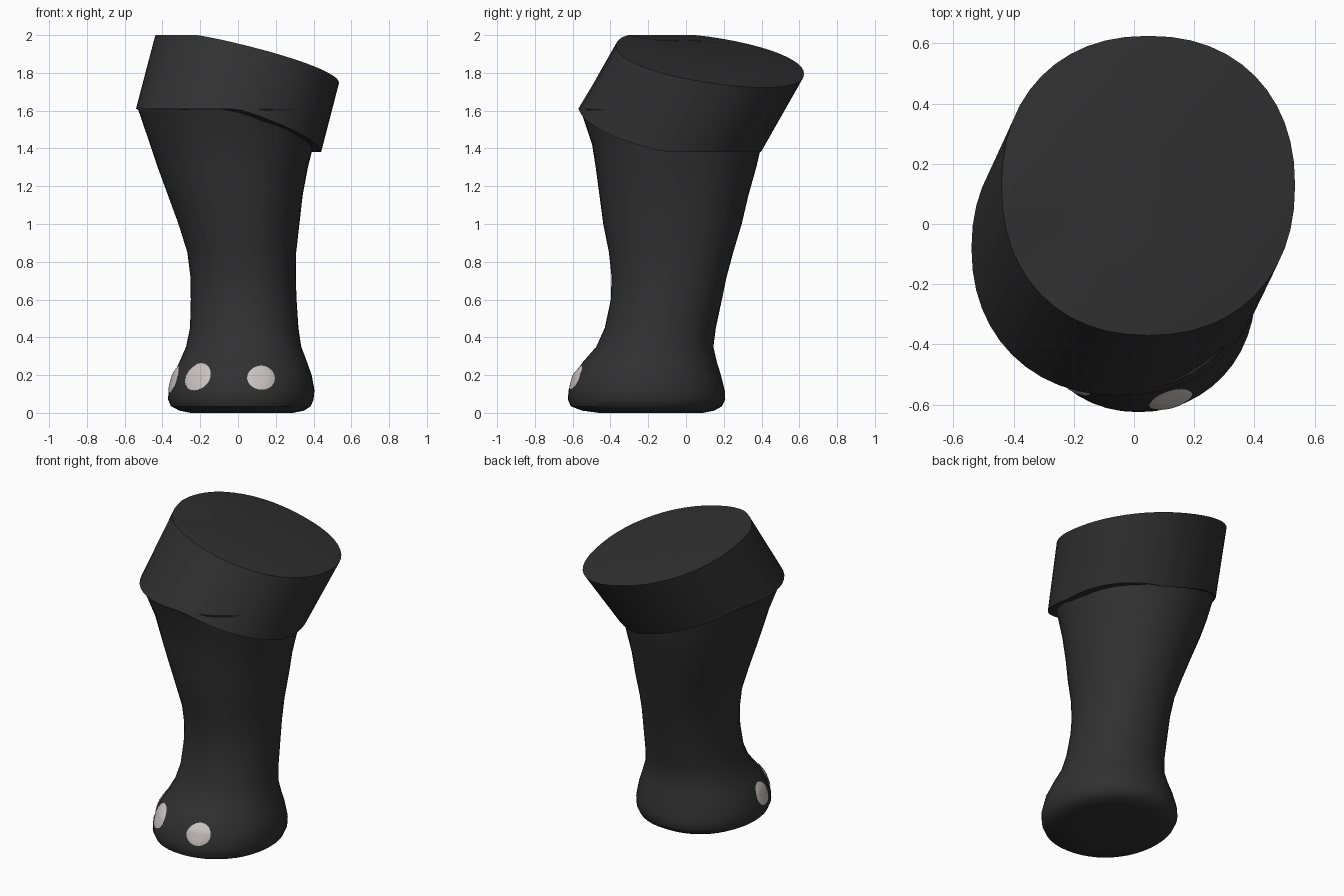
import bpy, bmesh, math

if "Cube" in bpy.data.objects:
    bpy.data.objects.remove(bpy.data.objects["Cube"])

SEG = 48


def material(name, rgb):
    m = bpy.data.materials.new(name)
    m.diffuse_color = (*rgb, 1)
    m.use_nodes = True
    m.node_tree.nodes["Principled BSDF"].inputs["Base Color"].default_value = m.diffuse_color
    return m


HIDE = material("dark grey hide", (0.03, 0.03, 0.03))
NAIL = material("pale nail", (0.60, 0.55, 0.55))


def oval(x0, x1, y0, y1, a, power=2.0):
    """Point of a superellipse that fills the given bounds."""
    c, s = math.cos(a), math.sin(a)
    e = 2 / power
    return ((x0 + x1) / 2 + (x1 - x0) / 2 * math.copysign(abs(c) ** e, c),
            (y0 + y1) / 2 + (y1 - y0) / 2 * math.copysign(abs(s) ** e, s))


def loft(name, rings, mat):
    """Closed skin through rings of equal point count."""
    bm = bmesh.new()
    vs = [[bm.verts.new(p) for p in r] for r in rings]
    n = len(vs[0])
    for a, b in zip(vs, vs[1:]):
        for i in range(n):
            j = (i + 1) % n
            bm.faces.new((a[i], a[j], b[j], b[i]))
    bm.faces.new(vs[0][::-1])
    bm.faces.new(vs[-1])
    return finish(name, bm, mat)


def finish(name, bm, mat):
    bmesh.ops.recalc_face_normals(bm, faces=bm.faces)
    me = bpy.data.meshes.new(name)
    bm.to_mesh(me)
    bm.free()
    me.materials.append(mat)
    ob = bpy.data.objects.new(name, me)
    bpy.context.collection.objects.link(ob)
    bpy.ops.object.select_all(action='DESELECT')
    ob.select_set(True)
    bpy.context.view_layer.objects.active = ob
    bpy.ops.object.shade_smooth_by_angle(angle=math.radians(40))
    return ob


# leg and foot profile: z, x min, x max, y min, y max
PROFILE = [
    (0.00, -0.25, 0.29, -0.46, 0.09),
    (0.012, -0.31, 0.35, -0.55, 0.15),
    (0.035, -0.355, 0.385, -0.61, 0.19),
    (0.07, -0.37, 0.40, -0.625, 0.208),
    (0.12, -0.368, 0.405, -0.622, 0.205),
    (0.20, -0.345, 0.39, -0.595, 0.185),
    (0.27, -0.31, 0.365, -0.545, 0.163),
    (0.35, -0.275, 0.335, -0.475, 0.145),
    (0.45, -0.254, 0.32, -0.43, 0.158),
    (0.60, -0.25, 0.31, -0.398, 0.19),
    (0.72, -0.252, 0.306, -0.394, 0.215),
    (0.85, -0.268, 0.308, -0.408, 0.25),
    (1.00, -0.315, 0.325, -0.438, 0.295),
    (1.15, -0.37, 0.342, -0.458, 0.33),
    (1.30, -0.425, 0.37, -0.478, 0.372),
    (1.42, -0.465, 0.40, -0.497, 0.40),
    (1.61, -0.53, 0.42, -0.56, 0.42),
]


def leg_point(a, z):
    for p, q in zip(PROFILE, PROFILE[1:]):
        if z <= q[0]:
            t = (z - p[0]) / (q[0] - p[0])
            b = [u + (v - u) * t for u, v in zip(p[1:], q[1:])]
            return (*oval(*b, a, 2.1), z)
    return (*oval(*PROFILE[-1][1:], a, 2.1), z)


ANGLES = [2 * math.pi * i / SEG for i in range(SEG)]
loft("leg_and_foot", [[leg_point(a, p[0]) for a in ANGLES] for p in PROFILE], HIDE)

# slanted thigh block: both rims tilt down to the right and back
low, high, inner = [], [], []
for a in ANGLES:
    x, y = oval(-0.54, 0.44, -0.57, 0.41, a, 2.15)
    low.append((x, y, max(1.38, min(1.61, 1.49 - 0.3 * x - 0.21 * y))))
    x, y = oval(-0.44, 0.535, -0.37, 0.625, a, 2.2)
    z = min(2.0, 1.90 - 0.25 * x - 0.15 * y)
    high.append((x, y, z))
    inner.append((0.04 + (x - 0.04) * 0.6, 0.12 + (y - 0.12) * 0.6,
                  1.905 + (z - 1.89) * 0.6))
loft("thigh_block", [low, high, inner], HIDE)


# toenails: thin oval plates following the foot surface
def toenail(name, angle, z, half_angle, half_height):
    bm = bmesh.new()

    def point(r, t):
        a = angle + half_angle * r * math.cos(t)
        h = z + half_height * r * math.sin(t)
        x, y, h = leg_point(a, h)
        lift = 0.007 if r < 0.95 else 0.004
        return (x + lift * math.cos(a), y + lift * math.sin(a), h + lift * 0.4)

    steps = 24
    rings = [[bm.verts.new(point(r, 2 * math.pi * i / steps)) for i in range(steps)]
             for r in (0.25, 0.5, 0.75, 1.0)]
    bm.faces.new(rings[0])
    for p, q in zip(rings, rings[1:]):
        for i in range(steps):
            j = (i + 1) % steps
            bm.faces.new((p[i], q[i], q[j], p[j]))
    return finish(name, bm, NAIL)


for name, deg, z, ha, hh in (("toenail_left", 194, 0.175, 0.19, 0.072),
                             ("toenail_middle", 231, 0.19, 0.235, 0.072),
                             ("toenail_right", 285, 0.185, 0.20, 0.064)):
    toenail(name, math.radians(deg), z, ha, hh)
